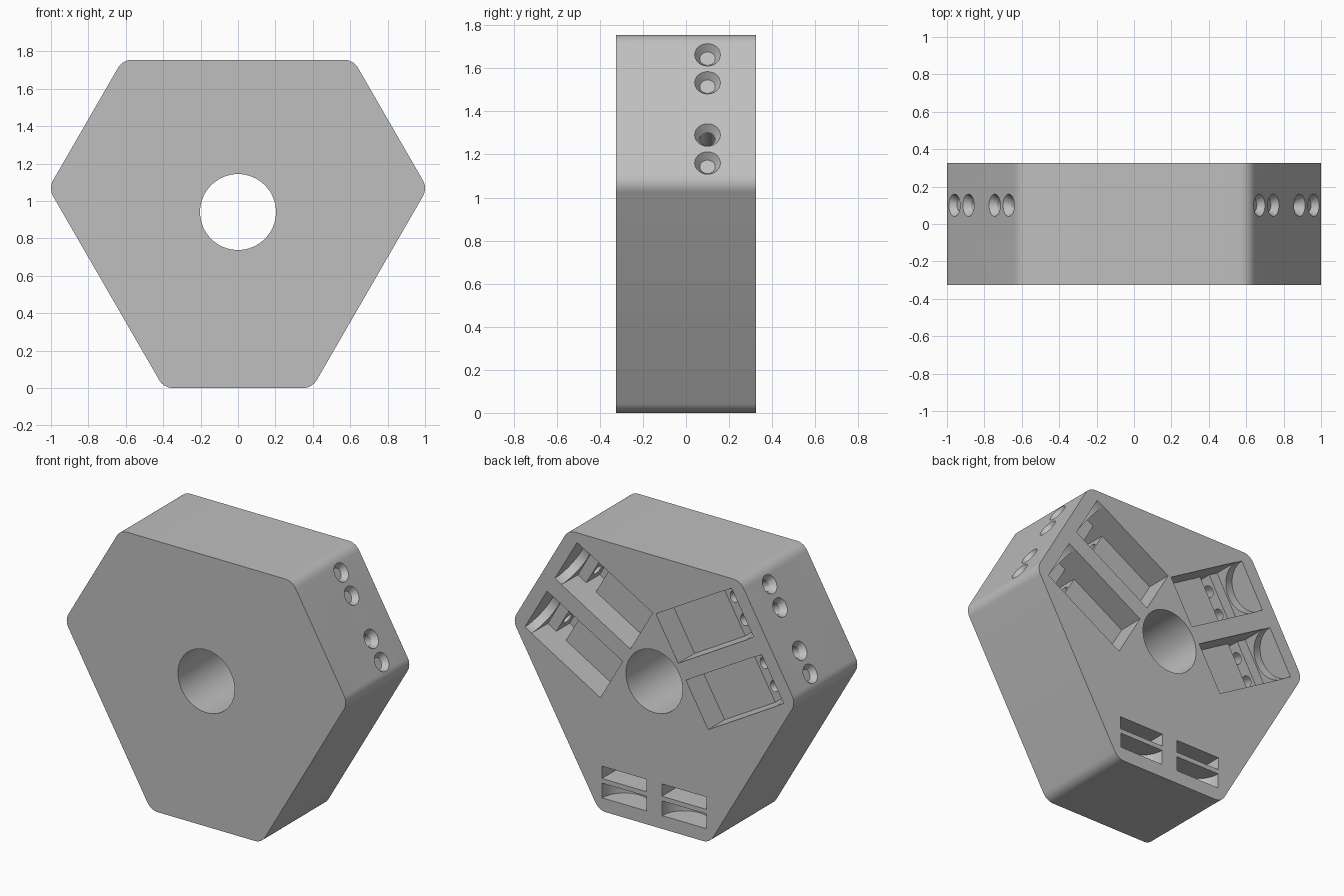
import bpy, bmesh, math
from mathutils import Matrix, Vector

cube = bpy.data.objects.get("Cube")
if cube:
    bpy.data.objects.remove(cube, do_unlink=True)

HALF = 0.325                  # half thickness of the hub
MID = 0.941                   # height of the hub axis
LONG, SHORT = 0.814, 0.941    # axis to long sides, axis to short sides
ROUND = 0.086                 # corner radius

grey = bpy.data.materials.new("plain grey")
grey.use_nodes = True
grey.diffuse_color = (0.52, 0.52, 0.52, 1)
grey.node_tree.nodes["Principled BSDF"].inputs["Base Color"].default_value = (0.52, 0.52, 0.52, 1)


def add_object(name, bm):
    bmesh.ops.recalc_face_normals(bm, faces=bm.faces)
    mesh = bpy.data.meshes.new(name)
    bm.to_mesh(mesh)
    bm.free()
    mesh.materials.append(grey)
    obj = bpy.data.objects.new(name, mesh)
    bpy.context.collection.objects.link(obj)
    return obj


def radial(angle):
    """Frame with x along a side, y through the hub and z outward."""
    return Matrix.Translation((0, 0, MID)) @ Matrix.Rotation(math.radians(angle), 4, 'Y')


def box(name, frame, xs, ys, zs):
    bm = bmesh.new()
    bmesh.ops.create_cube(bm, size=1)
    lo, hi = Vector((xs[0], ys[0], zs[0])), Vector((xs[1], ys[1], zs[1]))
    size = hi - lo
    bm.transform(frame @ Matrix.Translation((lo + hi) / 2) @ Matrix.Diagonal((*size, 1)))
    return add_object(name, bm)


def cone(name, frame, x, y, z0, z1, r0, r1, sides=32):
    bm = bmesh.new()
    bmesh.ops.create_cone(bm, cap_ends=True, segments=sides, radius1=r0, radius2=r1, depth=z1 - z0)
    bm.transform(frame @ Matrix.Translation((x, y, (z0 + z1) / 2)))
    return add_object(name, bm)


# Hexagonal body with rounded corners and alternating side lengths
bm = bmesh.new()
ring = []
for i in range(6):
    a0 = math.radians(30 + 60 * i)
    a1 = a0 + math.radians(60)
    d0, d1 = (SHORT, LONG) if i % 2 == 0 else (LONG, SHORT)
    d0, d1 = d0 - ROUND, d1 - ROUND
    s = math.sin(a1 - a0)
    cx = (d0 * math.sin(a1) - d1 * math.sin(a0)) / s
    cz = (d1 * math.cos(a0) - d0 * math.cos(a1)) / s
    for j in range(9):
        a = a0 + (a1 - a0) * j / 8
        ring.append(bm.verts.new((cx + ROUND * math.cos(a), -HALF, MID + cz + ROUND * math.sin(a))))
face = bm.faces.new(ring)
grown = bmesh.ops.extrude_face_region(bm, geom=[face])
moved = [v for v in grown["geom"] if isinstance(v, bmesh.types.BMVert)]
bmesh.ops.translate(bm, verts=moved, vec=(0, 2 * HALF, 0))
body = add_object("hub_body", bm)


def cut(cutter):
    cutter.hide_render = True
    mod = body.modifiers.new("cut", 'BOOLEAN')
    mod.operation = 'DIFFERENCE'
    mod.solver = 'EXACT'
    mod.object = cutter
    bpy.context.view_layer.objects.active = body
    bpy.ops.object.modifier_apply(modifier=mod.name)
    bpy.data.objects.remove(cutter, do_unlink=True)


# Central bore
bore_frame = Matrix.Translation((0, 0, MID)) @ Matrix.Rotation(math.pi / 2, 4, 'X')
cut(cone("bore", bore_frame, 0, 0, -1, 1, 0.203, 0.203, 64))

# Three pairs of pockets behind the short sides
for angle in (60, 180, 300):
    frame = radial(angle)
    for side in (-1, 1):
        mid = side * 0.215
        span = (mid - 0.16, mid + 0.16)
        cut(box("pocket", frame, span, (HALF - 0.168, 0.5), (0.23, 0.80)))
        cut(box("trench", frame, span, (0.02, 0.5), (0.65, 0.73)))
        cut(cone("round_recess", frame, mid, HALF, 0.76, 0.855, 0.158, 0.158, 48))
        # Countersunk screw holes
        for off in (-0.075, 0.075):
            cut(cone("screw_hole", frame, mid + off, 0.1, 0.52, 1.0, 0.036, 0.036, 24))
            cut(cone("countersink", frame, mid + off, 0.1, SHORT - 0.036, SHORT + 0.012, 0.036, 0.068, 24))

# Cable slot in one long side
cut(box("cable_slot", radial(240), (-0.148, 0.142), (-0.26, 0.5), (0.643, 1.0)))

# Smooth curves, crisp edges
bpy.ops.object.select_all(action='DESELECT')
body.select_set(True)
bpy.context.view_layer.objects.active = body
bpy.ops.object.shade_smooth_by_angle(angle=math.radians(30))
